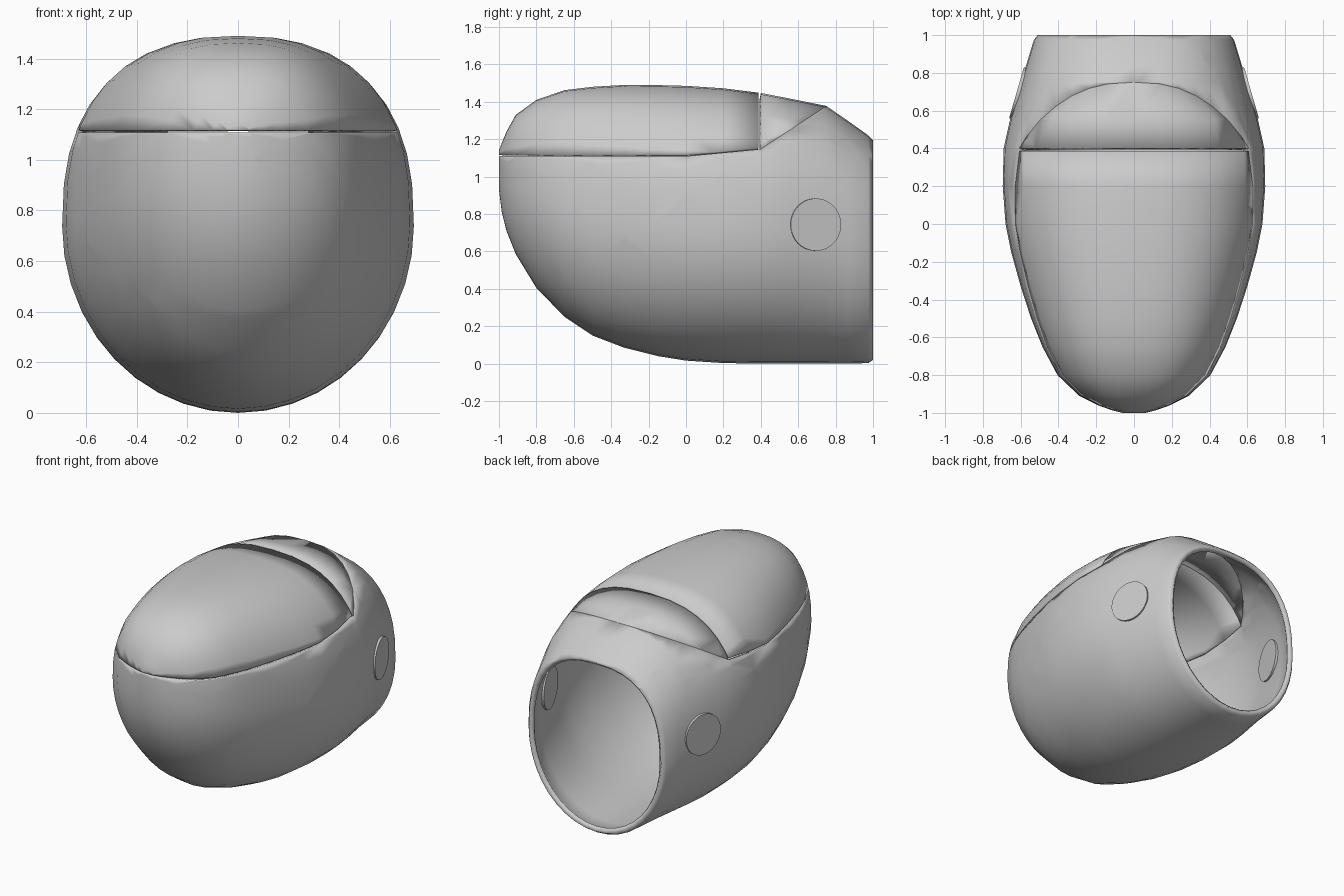
import bpy, bmesh, math
from mathutils import Vector, Matrix

if "Cube" in bpy.data.objects:
    bpy.data.objects.remove(bpy.data.objects["Cube"])

grey = bpy.data.materials.new("light grey")
grey.diffuse_color = (0.6, 0.6, 0.6, 1)
grey.use_nodes = True
grey.node_tree.nodes["Principled BSDF"].inputs["Base Color"].default_value = grey.diffuse_color

# Stations along the shell: y, half width, top z, bottom z
STATIONS = [
    (-1.0, 0.06, 1.14, 0.93), (-0.985, 0.12, 1.18, 0.81), (-0.96, 0.19, 1.24, 0.71),
    (-0.91, 0.29, 1.33, 0.585), (-0.8, 0.405, 1.41, 0.405), (-0.65, 0.485, 1.462, 0.25),
    (-0.5, 0.545, 1.48, 0.15), (-0.33, 0.60, 1.49, 0.085), (-0.15, 0.65, 1.489, 0.04),
    (0.0, 0.68, 1.485, 0.016), (0.2, 0.695, 1.472, 0.003), (0.4, 0.69, 1.447, 0.0),
    (0.55, 0.657, 1.418, 0.0), (0.75, 0.598, 1.378, 0.0), (0.87, 0.562, 1.295, 0.0),
    (0.975, 0.53, 1.22, 0.003), (1.0, 0.51, 1.195, 0.02)]
RING = 40
# Seam planes as (y, z, slope): the seam height is the highest of them
SEAM = [(-1, 1.112, 0.0), (0, 1.112, 0.095), (0.4, 1.15, 0.657)]


def seam_z(y):
    return max(z + s * (y - y0) for y0, z, s in SEAM)


def full_form():
    """Closed loft: squarish upper half, elliptical lower half."""
    bm = bmesh.new()
    rings = []
    for y, w, zt, zb in STATIONS:
        zm, h = (zt + zb) / 2, (zt - zb) / 2
        ring = []
        for i in range(RING):
            a = 2 * math.pi * i / RING
            c, s = math.cos(a), math.sin(a)
            e = 2 / 2.5 if s > 0 else 1.0
            x = math.copysign(abs(c) ** e, c) * w
            z = math.copysign(abs(s) ** e, s) * h
            ring.append(bm.verts.new((x, y, zm + z)))
        rings.append(ring)
    for r0, r1 in zip(rings, rings[1:]):
        for i in range(RING):
            j = (i + 1) % RING
            bm.faces.new((r0[i], r0[j], r1[j], r1[i]))
    bm.faces.new(rings[0])
    back = bm.faces.new(rings[-1])
    bmesh.ops.recalc_face_normals(bm, faces=bm.faces)
    bmesh.ops.delete(bm, geom=[back], context='FACES_ONLY')   # open back
    return bm


def cut(bm, co, no, clear=False):
    geom = bm.verts[:] + bm.edges[:] + bm.faces[:]
    bmesh.ops.bisect_plane(bm, geom=geom, dist=1e-5, plane_co=co, plane_no=no,
                           clear_inner=clear)


def cut_seam(bm, offset, clear):
    for y0, z, s in SEAM:
        cut(bm, Vector((0, y0, z + offset)), Vector((0, -s, 1)).normalized(), clear)


def make(name, bm, thickness=0):
    me = bpy.data.meshes.new(name)
    bm.to_mesh(me)
    bm.free()
    me.materials.append(grey)
    ob = bpy.data.objects.new(name, me)
    bpy.context.collection.objects.link(ob)
    if thickness:
        mod = ob.modifiers.new("wall", 'SOLIDIFY')
        mod.thickness = thickness
        mod.offset = -1
    bpy.ops.object.select_all(action='DESELECT')
    ob.select_set(True)
    bpy.context.view_layer.objects.active = ob
    bpy.ops.object.shade_smooth_by_angle(angle=math.radians(40))
    return ob


# Main shell: everything below the seam
bm = full_form()
cut_seam(bm, -0.003, False)
above = [f for f in bm.faces
         if f.calc_center_median().z > seam_z(f.calc_center_median().y) - 0.003]
bmesh.ops.delete(bm, geom=above, context='FACES')
make("main_shell", bm, 0.035)

# Front lid: above the seam, ending at a narrow gap
bm = full_form()
cut_seam(bm, 0.005, True)
cut(bm, (0, 0.387, 0), (0, -1, 0), True)
make("front_lid", bm, 0.03)

# Rear wedge behind the lid
bm = full_form()
cut_seam(bm, -0.002, True)
cut(bm, (0, 0.4, 0), (0, 1, 0), True)
make("rear_wedge", bm, 0.03)

# Round side discs, tilted to follow the tapering wall
for side, name in ((1, "right_disc"), (-1, "left_disc")):
    bm = bmesh.new()
    axis = Vector((side, 0.29, 0)).normalized()
    mat = (Matrix.Translation(Vector((side * 0.622, 0.695, 0.743)) - axis * 0.03)
           @ axis.to_track_quat('Z', 'Y').to_matrix().to_4x4())
    bmesh.ops.create_cone(bm, cap_ends=True, segments=40, radius1=0.14,
                          radius2=0.14, depth=0.06, matrix=mat)
    make(name, bm)
